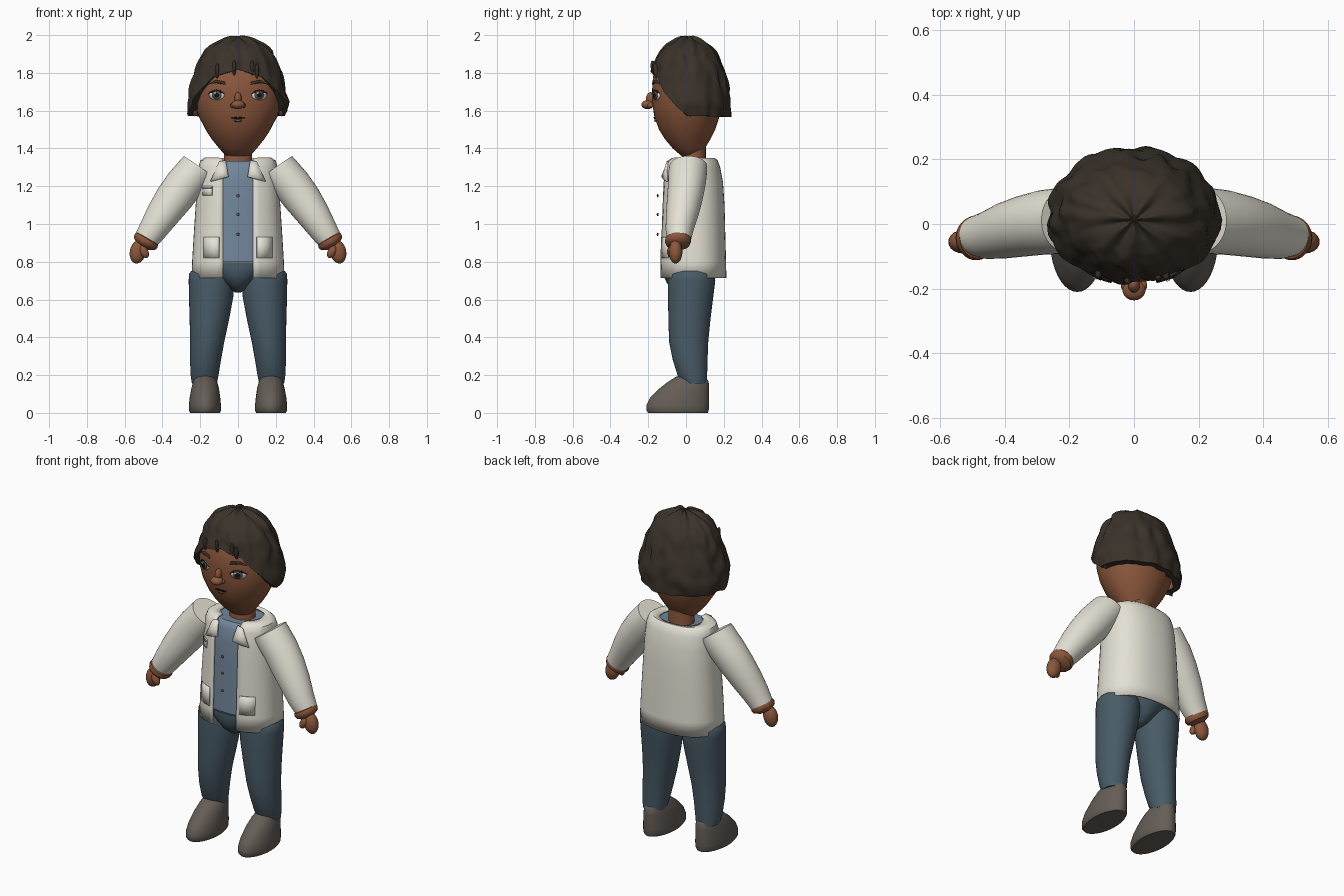
import bpy, bmesh, math
from mathutils import Vector, Matrix, noise

if "Cube" in bpy.data.objects:
    bpy.data.objects.remove(bpy.data.objects["Cube"])


def material(name, rgb):
    m = bpy.data.materials.new(name)
    m.diffuse_color = (*rgb, 1)
    m.use_nodes = True
    m.node_tree.nodes["Principled BSDF"].inputs["Base Color"].default_value = m.diffuse_color
    return m


SKIN = material("brown skin", (0.26, 0.095, 0.045))
HAIR = material("dark hair", (0.042, 0.032, 0.023))
COAT = material("off white cloth", (0.78, 0.75, 0.66))
SHIRT = material("blue grey shirt", (0.17, 0.24, 0.33))
TROUSERS = material("slate trousers", (0.065, 0.105, 0.135))
SHOE = material("grey brown shoe", (0.13, 0.11, 0.095))
BUTTON = material("brown button", (0.2, 0.07, 0.03))
WHITE = material("eye white", (0.8, 0.8, 0.78))
IRIS = material("grey iris", (0.12, 0.1, 0.08))
DARK = material("black", (0.01, 0.008, 0.007))


def finish(name, bm, mat, angle=40, thick=0, recalc=True):
    if recalc:
        bmesh.ops.recalc_face_normals(bm, faces=bm.faces)
    me = bpy.data.meshes.new(name)
    bm.to_mesh(me)
    bm.free()
    for p in me.polygons:
        p.use_smooth = True
    me.set_sharp_from_angle(angle=math.radians(angle))
    me.materials.append(mat)
    ob = bpy.data.objects.new(name, me)
    bpy.context.collection.objects.link(ob)
    if thick:
        s = ob.modifiers.new("thickness", 'SOLIDIFY')
        s.thickness, s.offset = thick, 0
    return ob


def spow(v, e):
    return math.copysign(abs(v) ** e, v)


def loft(name, rings, mat, side=1, n=2.0, gap=0, seg=40, thick=0):
    """Rings are (cx, cz, rx, y_front, y_back, tilt); gap leaves the front open."""
    bm = bmesh.new()
    rows = []
    for cx, cz, rx, yf, yb, *t in rings:
        tilt = t[0] if t else 0
        a0 = math.asin((gap / rx) ** (n / 2)) if gap else 0
        count = seg + 1 if gap else seg
        row = []
        for i in range(count):
            a = a0 + (2 * math.pi - 2 * a0) * i / seg
            u = rx * spow(math.sin(a), 2 / n)
            y = (yf + yb) / 2 - (yb - yf) / 2 * spow(math.cos(a), 2 / n)
            row.append(bm.verts.new((side * (cx + u * math.cos(tilt)), y,
                                     cz + u * math.sin(tilt))))
        rows.append(row)
    for lo, hi in zip(rows, rows[1:]):
        for i in range(seg):
            j = (i + 1) % len(lo)
            bm.faces.new((lo[i], lo[j], hi[j], hi[i]))
    if not gap:
        bm.faces.new(rows[0])
        bm.faces.new(rows[-1])
    return finish(name, bm, mat, thick=thick)


def ball(name, loc, scale, mat, rot=(0, 0, 0)):
    bm = bmesh.new()
    bmesh.ops.create_uvsphere(bm, u_segments=20, v_segments=12, radius=1)
    ob = finish(name, bm, mat)
    ob.location, ob.scale, ob.rotation_euler = loc, scale, rot
    return ob


def front_y(rings, x, z, n):
    """Depth of a lofted front surface at x, z."""
    rs = sorted(rings, key=lambda r: r[1])
    for a, b in zip(rs, rs[1:]):
        if a[1] <= z <= b[1]:
            f = (z - a[1]) / (b[1] - a[1])
            rx, yf, yb = (a[k] + (b[k] - a[k]) * f for k in (2, 3, 4))
            d = max(0, 1 - (abs(x) / rx) ** n) ** (1 / n)
            return (yf + yb) / 2 - (yb - yf) / 2 * d
    return 0


def patch(name, rings, n, outline, off, mat, thick=0.004):
    """A thin plate that hugs a lofted front surface."""
    bm = bmesh.new()
    pt = lambda x, z: bm.verts.new((x, front_y(rings, x, z, n) - off, z))
    vs = [pt(x, z) for x, z in outline]
    c = pt(sum(p[0] for p in outline) / len(vs), sum(p[1] for p in outline) / len(vs))
    for i in range(len(vs)):
        bm.faces.new((vs[i], vs[(i + 1) % len(vs)], c))
    return finish(name, bm, mat, thick=thick)


def oval(cx, cz, rx, rz, k=20):
    return [(cx + rx * math.cos(2 * math.pi * i / k), cz + rz * math.sin(2 * math.pi * i / k))
            for i in range(k)]


def rect(x0, x1, z0, z1):
    return [(x0, z0), ((x0 + x1) / 2, z0), (x1, z0), (x1, z1), ((x0 + x1) / 2, z1), (x0, z1)]


# Head and neck
HEAD = [(0, 1.35, .03, .0, .06), (0, 1.365, .068, -.03, .075), (0, 1.40, .1, -.07, .1),
        (0, 1.45, .14, -.112, .13), (0, 1.5, .172, -.143, .155), (0, 1.57, .208, -.168, .178),
        (0, 1.63, .226, -.177, .188), (0, 1.7, .232, -.18, .19), (0, 1.78, .225, -.175, .185),
        (0, 1.86, .18, -.14, .15), (0, 1.92, .09, -.07, .09)]
loft("head", HEAD, SKIN)
loft("neck", [(0, 1.27, .085, -.03, .115), (0, 1.34, .075, -.02, .105), (0, 1.42, .075, -.02, .105)], SKIN)

# Face
ball("nose_tip", (0, -.203, 1.632), (.036, .033, .024), SKIN)
ball("nose_bridge", (0, -.187, 1.662), (.019, .025, .036), SKIN)
patch("mouth", HEAD, 2, [(-.036, 1.562), (-.012, 1.566), (0, 1.563), (.012, 1.566), (.036, 1.562),
                         (.015, 1.556), (-.015, 1.556)], .004, DARK)
patch("lower_lip", HEAD, 2, oval(0, 1.547, .018, .006), .004, SKIN, .008)
for s, tag in ((-1, "left"), (1, "right")):
    ball("nostril_" + tag, (s * .026, -.19, 1.628), (.015, .018, .014), SKIN)
    patch("eye_white_" + tag, HEAD, 2, oval(s * .113, 1.682, .04, .026), .005, WHITE)
    patch("iris_" + tag, HEAD, 2, oval(s * .113, 1.683, .024, .024), .009, IRIS)
    patch("pupil_" + tag, HEAD, 2, oval(s * .113, 1.683, .012, .012), .012, DARK)
    patch("eye_glint_" + tag, HEAD, 2, oval(s * .113 - .008, 1.692, .005, .005), .015, WHITE)
    patch("lash_" + tag, HEAD, 2, [(s * x, z) for x, z in
          ((.07, 1.687), (.09, 1.705), (.113, 1.711), (.136, 1.706), (.16, 1.69),
           (.136, 1.699), (.113, 1.704), (.09, 1.698))], .01, DARK)
    patch("brow_" + tag, HEAD, 2, [(s * x, z) for x, z in
          ((.068, 1.738), (.072, 1.754), (.115, 1.762), (.16, 1.738), (.115, 1.748))], .007, HAIR, .008)
    ball("ear_" + tag, (s * .228, .02, 1.63), (.025, .045, .06), SKIN)

# Hair: a wavy shell whose lower edge rises over the face
PROFILE = [(2.0, 0), (1.992, .04), (1.98, .085), (1.955, .135), (1.92, .172), (1.87, .2),
           (1.8, .225), (1.72, .25), (1.65, .262), (1.56, .252)]
EDGE = [(0, 1.82), (33, 1.785), (55, 1.70), (75, 1.62), (90, 1.577), (180, 1.57)]


def lerp_table(t, v):
    for (a, p), (b, q) in zip(t, t[1:]):
        if min(a, b) <= v <= max(a, b):
            return p + (q - p) * (v - a) / (b - a)
    return t[-1][1]


def hair_point(a, z, inset=1.0):
    r = lerp_table(PROFILE, z)
    yr = .84 if math.cos(a) > 0 else .85
    d = Vector((math.sin(a), -math.cos(a), 0))
    grow = min(1, r / .15)
    w = .010 * abs(math.sin(6.5 * a + 3 * z)) + .017 * noise.noise(Vector((d.x * 4, d.y * 4, z * 13)))
    r = (r + grow * w - .003) * inset
    lift = .014 * math.cos(7 * a) * min(1, r / .05) * max(0, 1 - r / .2)
    return Vector((d.x * r, .012 + d.y * r * yr, z + lift - .004))


bm = bmesh.new()
SEG, ROWS = 96, 26
top = bm.verts.new((0, .012, 1.99))
grid = []
for j in range(1, ROWS + 2):
    row = []
    for i in range(SEG):
        a = 2 * math.pi * i / SEG
        deg = math.degrees(min(a, 2 * math.pi - a))
        edge = lerp_table(EDGE, deg)
        f = min(1, j / ROWS) ** 1.6
        p = hair_point(a, 2.0 - (2.0 - edge) * f, .84 if j > ROWS else 1)
        row.append(bm.verts.new(p))
    grid.append(row)
for i in range(SEG):
    k = (i + 1) % SEG
    bm.faces.new((top, grid[0][i], grid[0][k]))
    for lo, hi in zip(grid, grid[1:]):
        bm.faces.new((lo[i], hi[i], hi[k], lo[k]))
finish("hair", bm, HAIR, 50)
for i, (x, z) in enumerate(((-.02, 1.825), (.075, 1.825), (.1, 1.81), (-.11, 1.81))):
    y = front_y(HEAD, x, z, 2)
    ball("fringe_lock_%d" % i, (x, y - .018, z), (.011, .014, .04), HAIR, (.15, 0, 0))

# Coat with open front, over a shirt
CN = 2.3
CTOP = [(0, .715, .24, -.135, .208), (0, .8, .237, -.135, .206), (0, .95, .228, -.13, .202),
        (0, 1.1, .218, -.125, .198), (0, 1.22, .211, -.12, .19), (0, 1.3, .204, -.108, .175),
        (0, 1.332, .195, -.097, .163), (0, 1.345, .175, -.08, .15), (0, 1.343, .125, -.05, .135)]
loft("coat", CTOP, COAT, n=CN, gap=.08, thick=.012)
SH = [(0, z - .012 if z > 1.3 else max(z, .78), rx - .014, yf + .012, yb - .014) for _, z, rx, yf, yb in CTOP[1:]]
loft("shirt", SH, SHIRT, n=CN)
for i, z in enumerate((.945, 1.05, 1.15)):
    ball("shirt_button_%d" % i, (0, -.15, z), (.009, .005, .009), BUTTON)

# Collar flaps, pockets and pen
for s, tag in ((-1, "left"), (1, "right")):
    patch("collar_" + tag, CTOP, CN, [(s * x, z) for x, z in
          ((.065, 1.335), (.1, 1.33), (.145, 1.225), (.105, 1.235), (.05, 1.25))], .014, COAT, .009)
    patch("side_pocket_" + tag, CTOP, CN, rect(s * .1, s * .18, .82, .93), .009, COAT, .006)
patch("chest_pocket", CTOP, CN, rect(-.187, -.137, 1.15, 1.2), .01, COAT, .006)
patch("pocket_trim", CTOP, CN, rect(-.185, -.139, 1.188, 1.196), .016, SHIRT)

# Trousers
loft("trouser_seat", [(0, .637, .012, .0, .06), (0, .65, .04, -.055, .1), (0, .685, .08, -.1, .14),
                      (0, .73, .14, -.122, .165), (0, .77, .19, -.127, .175), (0, .795, .2, -.126, .175)], TROUSERS)
LEG = [(.178, .155, .066, -.02, .11), (.177, .2, .074, -.045, .112), (.172, .28, .082, -.07, .114),
       (.163, .38, .091, -.09, .118), (.151, .5, .105, -.093, .13), (.142, .62, .118, -.096, .145),
       (.14, .7, .121, -.096, .155), (.14, .735, .12, -.092, .152), (.14, .75, .108, -.08, .14)]
SHOES = [(.175, 0, .078, -.2, .115), (.175, .012, .085, -.21, .12), (.175, .04, .085, -.21, .122),
         (.175, .08, .081, -.19, .122), (.174, .13, .073, -.14, .122), (.174, .165, .064, -.095, .12),
         (.175, .19, .052, -.055, .105), (.175, .202, .03, -.025, .075)]
# Sleeves run from the shoulder out to the wrist
SLEEVE = [(.205, 1.305, .098, -.088, .112, .6), (.225, 1.28, .1, -.092, .112, .6),
          (.28, 1.215, .102, -.095, .105, .56), (.335, 1.14, .1, -.1, .09, .53),
          (.395, 1.055, .089, -.106, .068, .53), (.45, .97, .075, -.108, .04, .53),
          (.483, .92, .066, -.1, .027, .53)]
CUFF = [(.478, .928, .058, -.095, .02, .53), (.481, .922, .067, -.108, .025, .53),
        (.488, .908, .07, -.112, .026, .53), (.496, .894, .064, -.106, .02, .53),
        (.505, .88, .035, -.08, -.01, .53)]
for s, tag in ((-1, "left"), (1, "right")):
    loft("trouser_leg_" + tag, LEG, TROUSERS, s)
    loft("shoe_" + tag, SHOES, SHOE, s)
    loft("sleeve_" + tag, SLEEVE, COAT, s)
    loft("wrist_cuff_" + tag, CUFF, SKIN, s)
    ball("hand_" + tag, (s * .53, -.055, .853), (.043, .036, .063), SKIN, (0, -s * .2, 0))
    ball("thumb_" + tag, (s * .497, -.08, .853), (.022, .02, .036), SKIN, (0, s * .5, 0))
